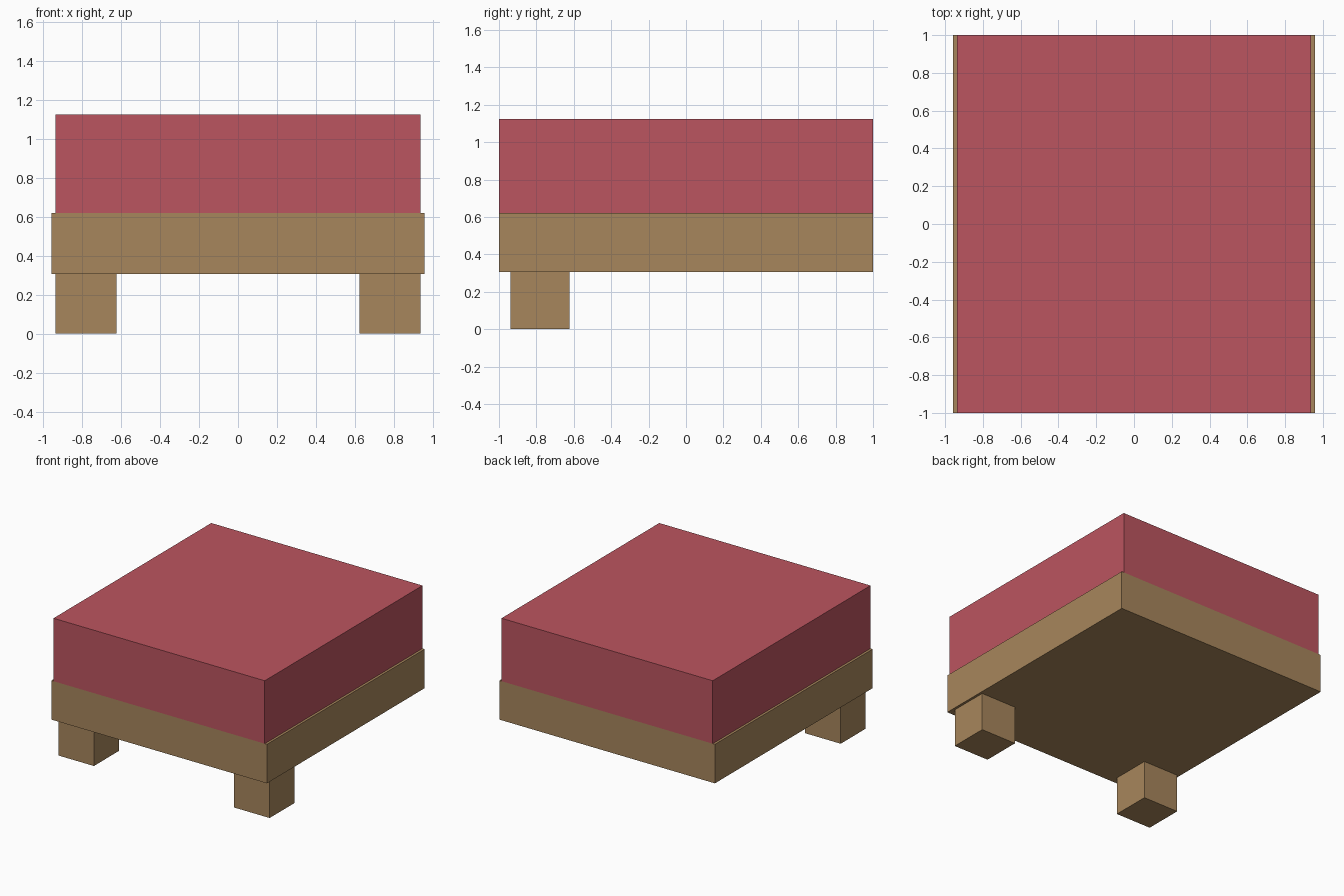
import bpy

if "Cube" in bpy.data.objects:
    bpy.data.objects.remove(bpy.data.objects["Cube"])


def material(name, color):
    mat = bpy.data.materials.new(name)
    mat.diffuse_color = (*color, 1.0)
    mat.use_nodes = True
    mat.node_tree.nodes["Principled BSDF"].inputs["Base Color"].default_value = mat.diffuse_color
    return mat


def box(name, low, high, mat):
    """Axis-aligned box between two corners."""
    center = [(a + b) / 2 for a, b in zip(low, high)]
    bpy.ops.mesh.primitive_cube_add(size=1, location=center)
    obj = bpy.context.object
    obj.name = name
    obj.scale = [b - a for a, b in zip(low, high)]
    bpy.ops.object.transform_apply(location=False, rotation=False, scale=True)
    obj.data.materials.append(mat)
    return obj


wood = material("wood", (0.39, 0.24, 0.107))
fabric = material("red_fabric", (0.50, 0.09, 0.115))

# Padded top and the slightly wider wooden base
box("cushion", (-0.9375, -1, 0.62), (0.9375, 1, 1.125), fabric)
box("frame", (-0.957, -1, 0.307), (0.957, 1, 0.62), wood)

# Legs at the front only
for side, label in ((-1, "left"), (1, "right")):
    inner, outer = side * 0.6225, side * 0.9375
    box(f"front_leg_{label}", (min(inner, outer), -0.9375, 0),
        (max(inner, outer), -0.6225, 0.307), wood)
